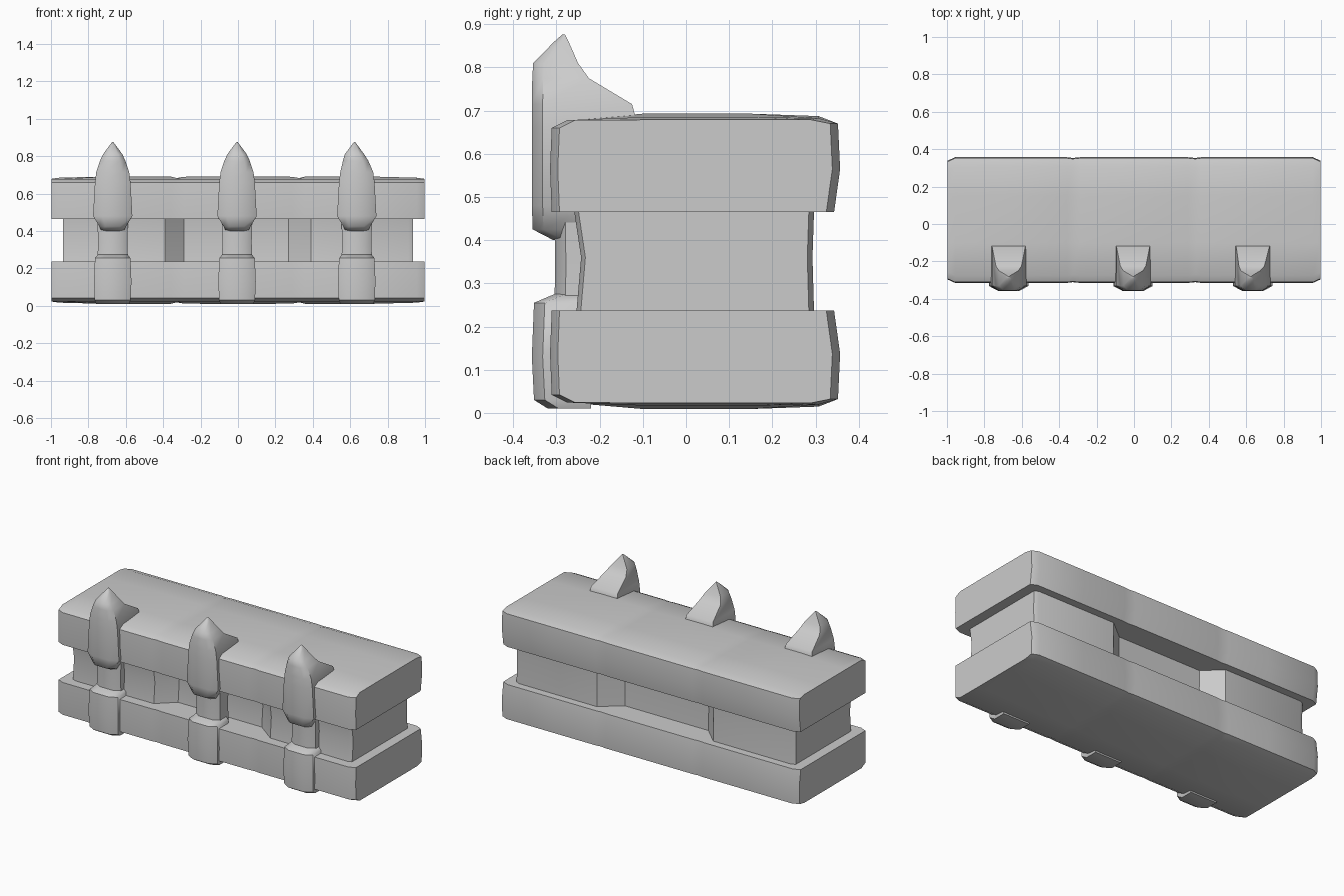
import bpy, bmesh

if "Cube" in bpy.data.objects:
    bpy.data.objects.remove(bpy.data.objects["Cube"])


def loft(name, rings, angle=50):
    """Skin a list of equal-length point rings into a capped solid."""
    bm = bmesh.new()
    vr = [[bm.verts.new(p) for p in r] for r in rings]
    n = len(vr[0])
    for a, b in zip(vr, vr[1:]):
        for i in range(n):
            j = (i + 1) % n
            bm.faces.new((a[i], a[j], b[j], b[i]))
    bm.faces.new(vr[0])
    bm.faces.new(vr[-1])
    bmesh.ops.recalc_face_normals(bm, faces=bm.faces)
    me = bpy.data.meshes.new(name)
    bm.to_mesh(me)
    bm.free()
    ob = bpy.data.objects.new(name, me)
    bpy.context.collection.objects.link(ob)
    bpy.ops.object.select_all(action='DESELECT')
    ob.select_set(True)
    bpy.context.view_layer.objects.active = ob
    bpy.ops.object.shade_smooth_by_angle(angle=angle * 3.14159 / 180)
    return ob


# worn slabs: rounded section swept along x, with shallow dips at the two seams
def slab(name, z0, z1, flip):
    stations = [(-1.0, .018, 0), (-.96, 0, .006), (-.65, 0, .014), (-.36, 0, .012),
                (-.33, .004, .004), (-.29, 0, .011), (0, 0, .014), (.29, 0, .011),
                (.33, .004, .004), (.36, 0, .012), (.65, 0, .014), (.96, 0, .006),
                (1.0, .018, 0)]
    rings = []
    for x, inset, crown in stations:
        yf, yb = -.315 + inset, .357 - inset
        prof = [(yf + .004, 0), (yf, .10), (yf + .004, .195), (yf + .04, .213),
                (-.1, .214 + crown), (.15, .214 + crown), (yb - .05, .214 + crown * .6),
                (yb - .005, .205), (yb, .10), (yb - .014, 0)]
        rings.append([(x * .996, y, z1 - h if flip else z0 + h) for y, h in prof])
    return loft(name, rings)


slab("upper_slab", .465, .695, False)
slab("lower_slab", .007, .237, True)

# recessed middle course: end blocks stand proud of the centre, front and back
rings = []
for x, yf, yb in [(-.935, -.245, .285), (-.91, -.255, .297), (-.39, -.25, .297),
                  (-.29, -.16, .20), (.27, -.16, .20), (.39, -.25, .297),
                  (.91, -.255, .297), (.935, -.245, .285)]:
    rings.append([(x, yf, .22), (x, yf + .012, .36), (x, yf - .006, .48),
                  (x, yb, .48), (x, yb - .004, .36), (x, yb, .22)])
loft("middle_core", rings, 35)


# three front posts, each with a foot, a shaft and a pointed claw
def column(name, cx, levels):
    rings = []
    for z, w, yf, yb, dx in levels:
        c = min(.025, (yb - yf) * .4)
        x = cx + dx
        rings.append([(x - w, yb, z), (x - w, yf + c, z), (x - w * .55, yf, z),
                      (x + w * .55, yf, z), (x + w, yf + c, z), (x + w, yb, z)])
    return loft(name, rings)


for side, cx, lean in (("left", -.67, 0), ("centre", -.005, 0), ("right", .635, -.012)):
    column(side + "_foot", cx, [(.01, .088, -.32, -.22, 0), (.03, .096, -.352, -.22, 0),
                                (.13, .10, -.357, -.22, 0), (.255, .095, -.352, -.22, 0),
                                (.275, .078, -.305, -.22, 0)])
    column(side + "_shaft", cx, [(.24, .082, -.305, -.2, 0), (.34, .078, -.303, -.2, 0),
                                 (.46, .082, -.305, -.2, 0)])
    column(side + "_claw", cx, [(.40, .060, -.307, -.22, 0), (.425, .072, -.355, -.22, 0),
                                (.48, .105, -.357, -.22, 0), (.66, .095, -.357, -.11, 0),
                                (.715, .088, -.357, -.125, 0),
                                (.775, .068, -.356, -.225, lean * .5),
                                (.81, .052, -.354, -.25, lean),
                                (.86, .015, -.305, -.272, lean),
                                (.876, .003, -.287, -.28, lean)])
